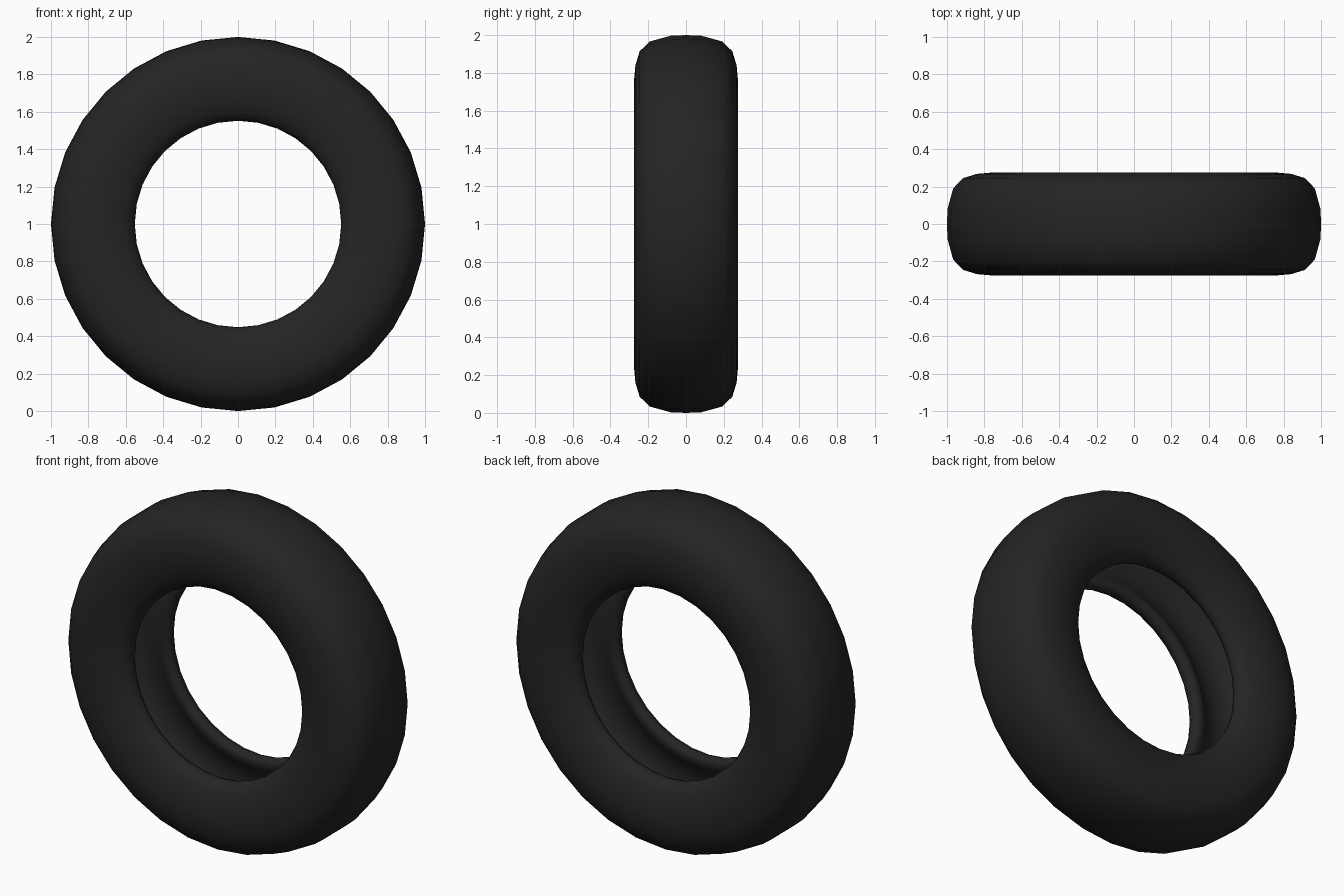
import bpy, bmesh, math

if "Cube" in bpy.data.objects:
    bpy.data.objects.remove(bpy.data.objects["Cube"])

SIDES = 32

# Half cross-section (y, radius): tread centre -> sidewall -> bead -> inner liner
half = [(0.0, 1.0), (0.08, 0.997), (0.19, 0.967), (0.245, 0.915), (0.268, 0.84),
        (0.275, 0.76), (0.265, 0.68), (0.243, 0.61), (0.215, 0.567), (0.18, 0.552),
        (0.152, 0.562), (0.142, 0.59), (0.155, 0.625), (0.20, 0.68), (0.222, 0.76),
        (0.215, 0.84), (0.17, 0.91), (0.08, 0.945), (0.0, 0.95)]
# Mirror to a closed loop
profile = half + [(-y, r) for y, r in reversed(half[1:-1])]

rubber = bpy.data.materials.new("black_rubber")
rubber.diffuse_color = (0.018, 0.018, 0.018, 1.0)
rubber.use_nodes = True
rubber.node_tree.nodes["Principled BSDF"].inputs["Base Color"].default_value = rubber.diffuse_color

# Tyre: revolve the section about the y axis
bm = bmesh.new()
rings = []
for i in range(SIDES):
    a = 2 * math.pi * i / SIDES
    rings.append([bm.verts.new((r * math.cos(a), y, 1 + r * math.sin(a))) for y, r in profile])
n = len(profile)
for i in range(SIDES):
    p, q = rings[i], rings[(i + 1) % SIDES]
    for j in range(n):
        k = (j + 1) % n
        bm.faces.new((p[j], p[k], q[k], q[j]))
bmesh.ops.recalc_face_normals(bm, faces=bm.faces)
for f in bm.faces:
    f.smooth = True

mesh = bpy.data.meshes.new("tyre")
bm.to_mesh(mesh)
bm.free()
mesh.materials.append(rubber)
tyre = bpy.data.objects.new("tyre", mesh)
bpy.context.collection.objects.link(tyre)
